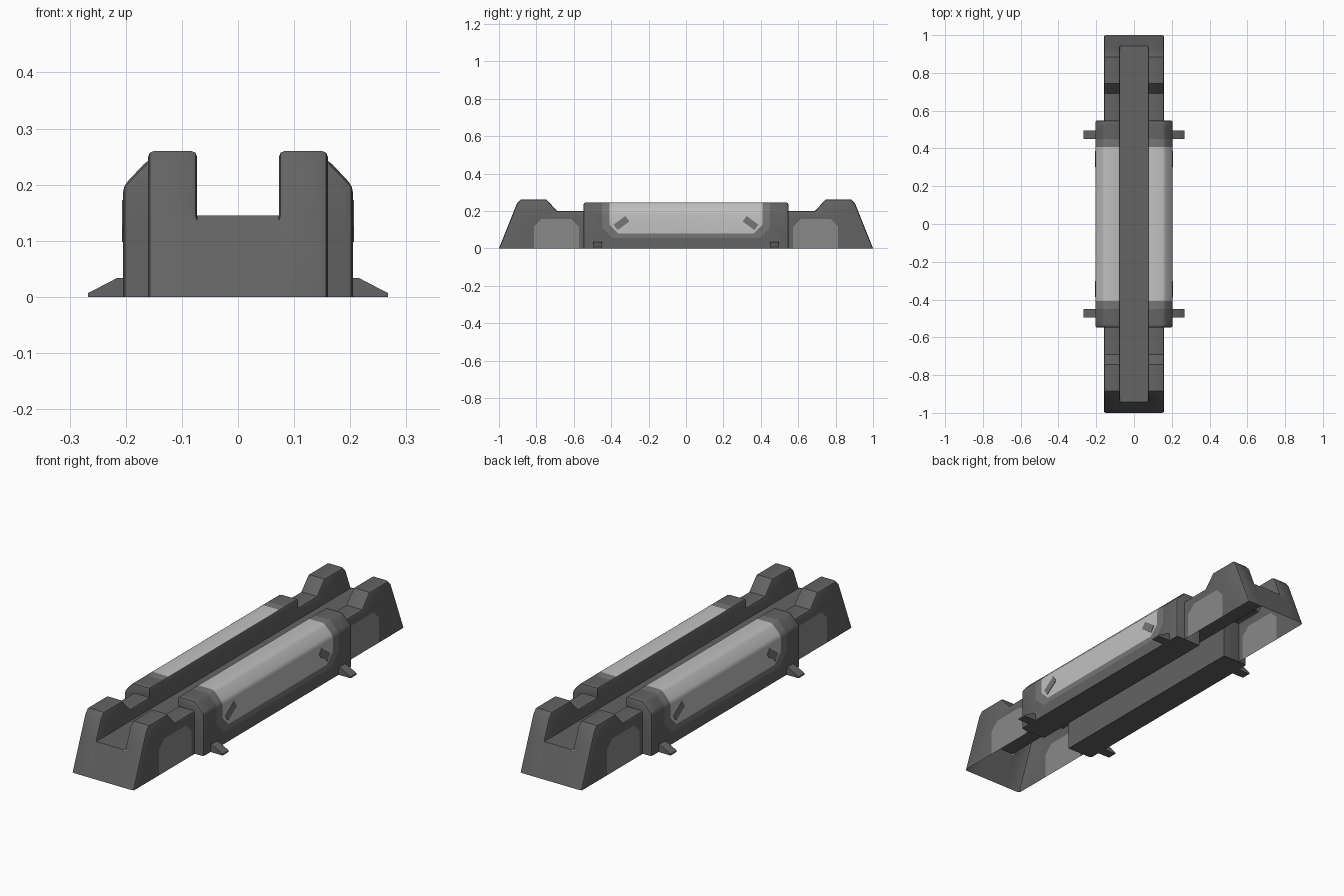
import bpy, bmesh, math
from mathutils import Matrix, Vector

old = bpy.data.objects.get("Cube")
if old:
    bpy.data.objects.remove(old, do_unlink=True)


def material(name, grey):
    m = bpy.data.materials.new(name)
    m.use_nodes = True
    colour = (grey, grey, grey, 1)
    m.diffuse_color = colour
    m.node_tree.nodes["Principled BSDF"].inputs["Base Color"].default_value = colour
    return m


DARK = material("dark grey", 0.125)
FRAME = material("medium grey", 0.18)
PATCH = material("side panel grey", 0.25)
LIGHT = material("light grey", 0.53)

CHANNEL = 0.073      # half width of the central channel
FLOOR = 0.145        # height of the channel floor
WALL = 0.16          # half width of the end blocks
SIDE = 0.205         # half width of the side housings


def finish(name, bm, mats, mirror=(False, False)):
    mesh = bpy.data.meshes.new(name)
    bm.to_mesh(mesh)
    bm.free()
    ob = bpy.data.objects.new(name, mesh)
    bpy.context.collection.objects.link(ob)
    for m in mats:
        mesh.materials.append(m)
    bpy.ops.object.select_all(action='DESELECT')
    ob.select_set(True)
    bpy.context.view_layer.objects.active = ob
    bpy.ops.object.shade_smooth_by_angle(angle=math.radians(32))
    if any(mirror):
        mod = ob.modifiers.new("Mirror", 'MIRROR')
        mod.use_axis = (mirror[0], mirror[1], False)
        mod.use_mirror_merge = False
    return ob


def extrude(points, direction):
    """Closed prism from a flat outline."""
    bm = bmesh.new()
    face = bm.faces.new([bm.verts.new(p) for p in points])
    ret = bmesh.ops.extrude_face_region(bm, geom=[face])
    verts = [g for g in ret["geom"] if isinstance(g, bmesh.types.BMVert)]
    bmesh.ops.translate(bm, verts=verts, vec=direction)
    bmesh.ops.recalc_face_normals(bm, faces=bm.faces[:])
    return bm


def cut(bm, point, normal):
    geom = bm.verts[:] + bm.edges[:] + bm.faces[:]
    bmesh.ops.bisect_plane(bm, geom=geom, plane_co=point, plane_no=normal, dist=1e-5)


def paint(bm, index, centre, half, edge, up, corner, facing):
    """Cut a chamfered panel outline through the mesh and colour its faces."""
    cut(bm, (0, 0, edge), (0, 0, 1))
    for s in (-1, 1):
        y = centre + s * half
        cut(bm, (0, y, 0), (0, 1, 0))
        cut(bm, (0, y, edge + up * corner), (0, -s, up))
    for f in bm.faces:
        c = f.calc_center_median()
        dy = half - abs(c.y - centre)
        dz = up * (c.z - edge)
        if dy > 0 and dz > 0 and dy + dz > corner and facing(f.normal):
            f.material_index = index


# End blocks: open shells with two humps beside the channel
profile = [(1, 0), (0.904, 0.24), (0.885, 0.26), (0.745, 0.26),
           (0.69, 0.2), (0.53, 0.2), (0.53, 0)]
bm = extrude([(CHANNEL, y, z) for y, z in profile], (WALL - CHANNEL, 0, 0))
cut(bm, (0, 0, FLOOR), (0, 0, 1))


def rounded(e):
    a, b = (v.co for v in e.verts)
    if abs(a.x - b.x) > 0.01 or max(a.z, b.z) < 0.01 or max(a.y, b.y) < 0.54:
        return False
    if abs(a.z - FLOOR) < 1e-4 and abs(b.z - FLOOR) < 1e-4:
        return False
    return a.x > 0.1 or min(a.z, b.z) > FLOOR - 0.01


bmesh.ops.bevel(bm, geom=[e for e in bm.edges if rounded(e)], offset=0.01,
                segments=2, profile=0.5, affect='EDGES', clamp_overlap=True)
bm.normal_update()
hidden = []
for f in bm.faces:
    c, n = f.calc_center_median(), f.normal
    if n.z < -0.9 or (n.y < -0.9 and c.y < 0.54) or (n.x < -0.9 and c.z < FLOOR):
        hidden.append(f)
bmesh.ops.delete(bm, geom=hidden, context='FACES')
paint(bm, 1, 0.693, 0.12, 0.157, -1, 0.04, lambda n: n.x > 0.9)
finish("end_blocks", bm, [DARK, PATCH], (True, True))

# Channel floor running end to end, with the sloping end plates below it
bm = bmesh.new()
slope_top = 1 - 0.4 * FLOOR
rows = [[bm.verts.new((x, y, z)) for x in (-CHANNEL, CHANNEL)]
        for y, z in ((-1, 0), (-slope_top, FLOOR), (slope_top, FLOOR), (1, 0))]
for a, b in zip(rows, rows[1:]):
    bm.faces.new((a[0], a[1], b[1], b[0]))
finish("channel_floor", bm, [DARK])

# Side housings with wrapped light covers and their frames
LENGTH = 0.548
section = [(CHANNEL, 0), (SIDE, 0), (SIDE, 0.197), (0.16, 0.245), (CHANNEL, 0.245)]
bm = extrude([(x, -LENGTH, z) for x, z in section], (0, 2 * LENGTH, 0))
edges = [e for e in bm.edges if max(v.co.z for v in e.verts) > 0.1
         and not all(v.co.x < CHANNEL + 0.001 and min(w.co.z for w in e.verts) < 0.1
                     for v in e.verts)]
bmesh.ops.bevel(bm, geom=edges, offset=0.011, segments=2, profile=0.5,
                affect='EDGES', clamp_overlap=True)
bm.normal_update()
outer = lambda n: n.x > -0.6 and n.z > -0.5
paint(bm, 1, 0, 0.45, 0.055, 1, 0.055, outer)
paint(bm, 2, 0, 0.408, 0.08, 1, 0.045, outer)
finish("side_housings", bm, [DARK, FRAME, LIGHT], (True, False))

# Slanted marks on the light covers
bm = bmesh.new()
bmesh.ops.create_cube(bm, size=1, matrix=Matrix.Translation((SIDE, -0.345, 0.135))
                      @ Matrix.Rotation(math.radians(36), 4, 'X')
                      @ Matrix.Diagonal((0.004, 0.078, 0.036, 1)))
finish("cover_marks", bm, [FRAME], (True, True))

# Small wedge feet
wedge = [(0.19, 0), (0.267, 0), (0.267, 0.007), (0.215, 0.034), (0.19, 0.034)]
bm = extrude([(x, 0.45, z) for x, z in wedge], (0, 0.045, 0))
finish("wedge_feet", bm, [DARK], (True, True))
